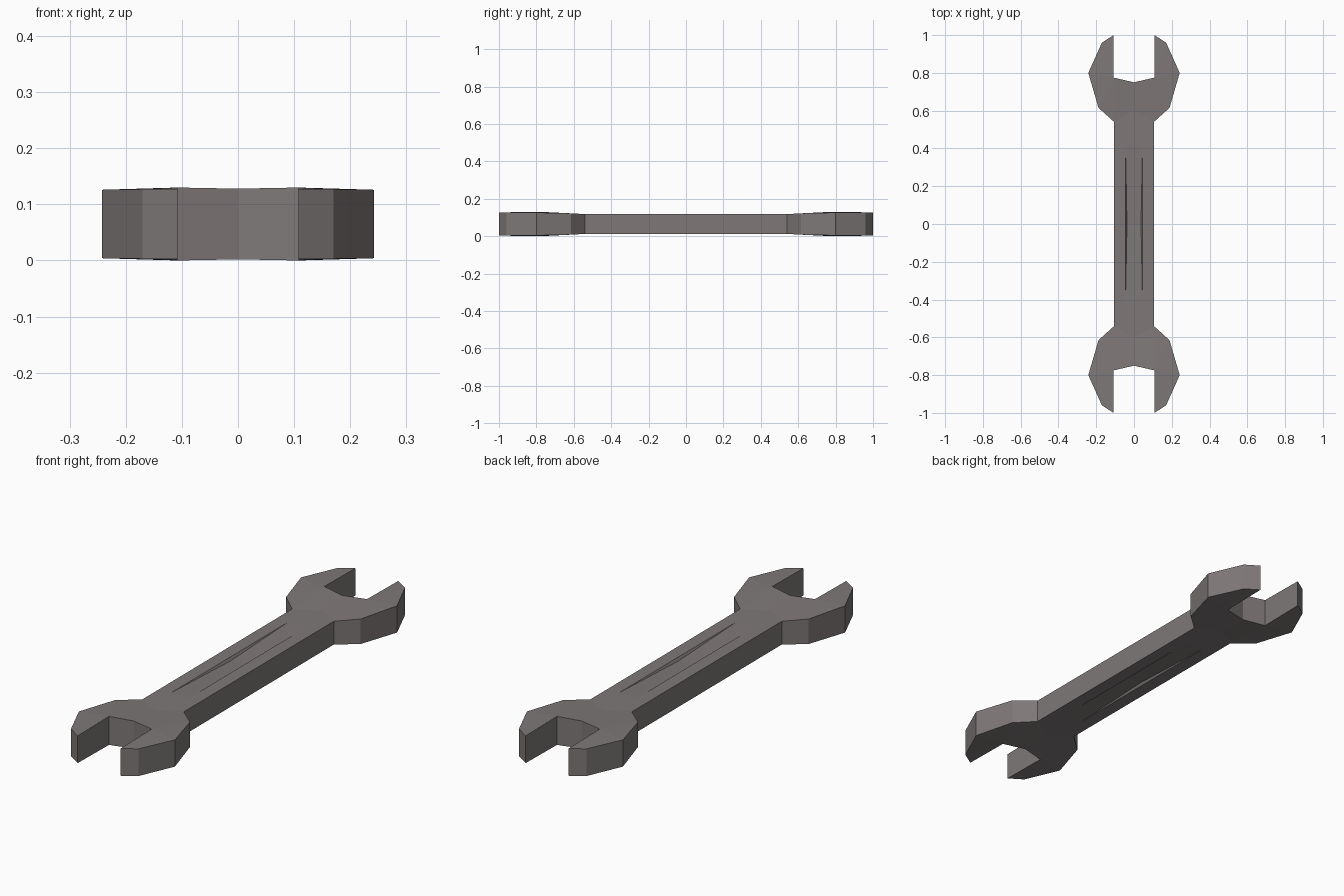
import bpy

cube = bpy.data.objects.get("Cube")
if cube:
    bpy.data.objects.remove(cube, do_unlink=True)

MID = 0.065     # height of the middle plane
FLAT = 0.053    # half thickness of the handle

# One eighth of the wrench: x and y positive, upper half
points = {
    "floor_mid": (0, 0, FLAT - 0.012),
    "floor_side": (0.037, 0, FLAT - 0.012),
    "rim": (0.045, 0, FLAT),
    "edge": (0.105, 0, FLAT),
    "groove_tip": (0.045, 0.42, FLAT),
    "groove_end": (0, 0.42, FLAT),
    "neck": (0.105, 0.54, FLAT),
    "neck_mid": (0, 0.6, FLAT),
    "shoulder": (0.188, 0.615, 0.057),
    "cheek": (0.242, 0.8, 0.061),
    "jaw": (0.17, 0.96, 0.062),
    "jaw_tip": (0.108, 1.0, 0.062),
    "notch": (0.108, 0.775, 0.065),
    "notch_mid": (0, 0.75, 0.063),
}
top_faces = [
    "floor_mid floor_side groove_tip groove_end",
    "floor_side rim groove_tip",
    "rim edge neck groove_tip",
    "groove_end groove_tip neck neck_mid",
    "neck_mid neck notch notch_mid",
    "neck shoulder notch",
    "shoulder cheek notch",
    "cheek jaw notch",
    "jaw jaw_tip notch",
]
outline = "edge neck shoulder cheek jaw jaw_tip notch notch_mid".split()

names = list(points)
verts = list(points.values())
faces = [[names.index(n) for n in f.split()] for f in top_faces]

# Side walls drop from the outline to the middle plane
base = len(verts)
verts += [(points[n][0], points[n][1], 0) for n in outline]
for i in range(len(outline) - 1):
    a, b = names.index(outline[i]), names.index(outline[i + 1])
    faces.append([base + i, base + i + 1, b, a])

mesh = bpy.data.meshes.new("wrench")
mesh.from_pydata(verts, [], faces)
mesh.update()
wrench = bpy.data.objects.new("wrench", mesh)
bpy.context.collection.objects.link(wrench)
wrench.location.z = MID

# Mirror into the full double-ended shape
mirror = wrench.modifiers.new("mirror", "MIRROR")
mirror.use_axis = (True, True, True)
mirror.merge_threshold = 0.0005

steel = bpy.data.materials.new("grey_steel")
steel.use_nodes = True
colour = (0.21, 0.19, 0.187, 1)
steel.diffuse_color = colour
steel.node_tree.nodes["Principled BSDF"].inputs["Base Color"].default_value = colour
mesh.materials.append(steel)
